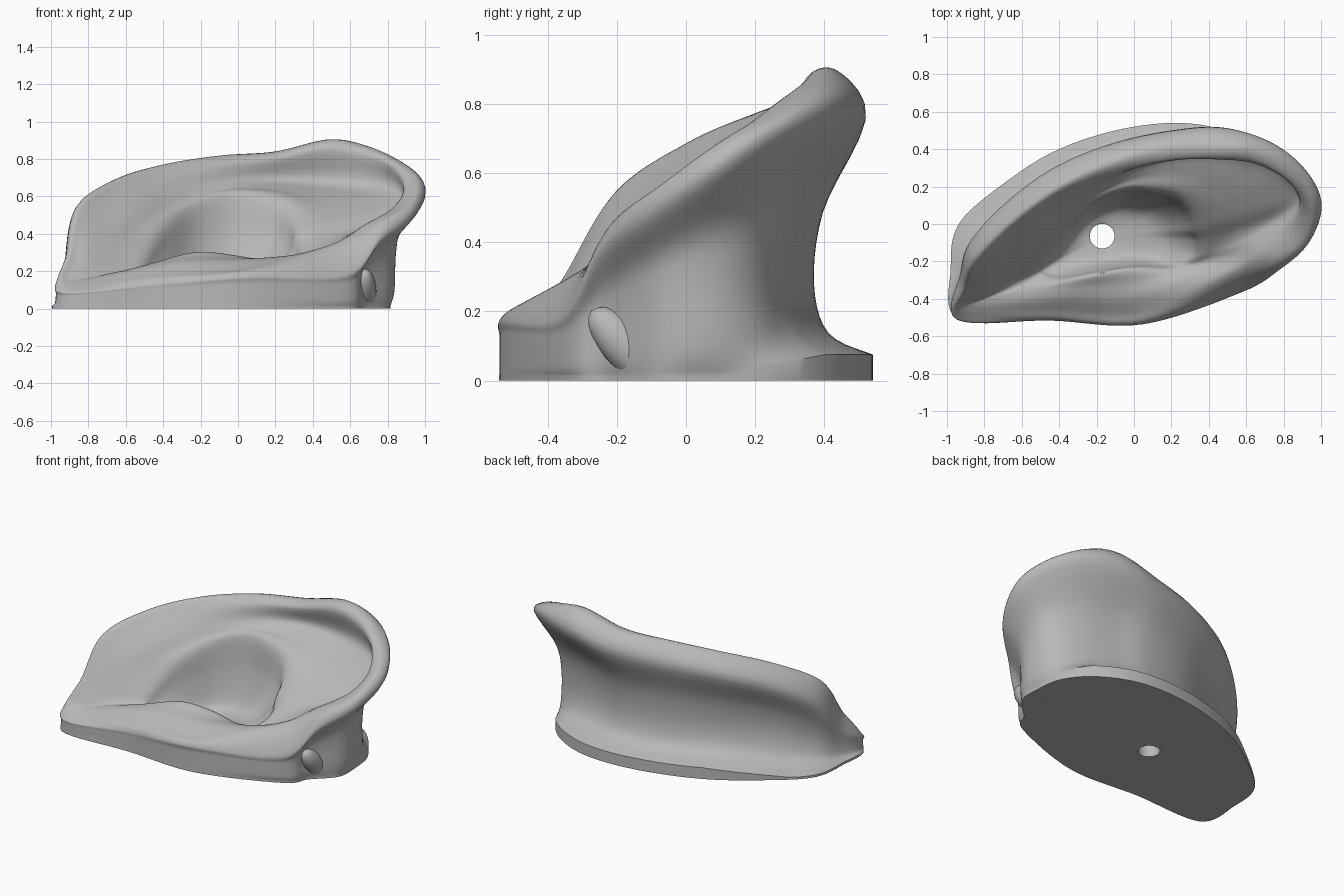
import bpy, bmesh, math
from mathutils import Vector

cube = bpy.data.objects.get("Cube")
if cube:
    bpy.data.objects.remove(cube, do_unlink=True)

AROUND, ACROSS = 8, 5
CANAL, RADIUS = Vector((-.17, -.065, .12)), .066

# one material for the whole ear
grey = bpy.data.materials.new("plain grey")
grey.use_nodes = True
tone = (.48, .48, .48, 1)
grey.diffuse_color = tone
grey.node_tree.nodes["Principled BSDF"].inputs["Base Color"].default_value = tone

# outlines, each running anticlockwise from the front corner below the helix root
base_outline = [(.57, -.35, 0), (.67, -.22, 0), (.8, -.08, 0), (.81, .08, 0),
                (.78, .25, 0), (.66, .4, 0), (.45, .51, 0), (.2, .54, 0),
                (-.1, .5, 0), (-.4, .4, 0), (-.65, .25, 0), (-.93, .01, 0),
                (-.98, -.24, 0), (-.94, -.51, 0), (-.45, -.515, 0), (.05, -.53, 0)]
neck = [(.57, -.36, .1), (.68, -.23, .17), (.82, -.07, .27), (.84, .08, .3),
        (.77, .2, .3), (.62, .28, .29), (.42, .33, .3), (.2, .37, .28),
        (-.1, .33, .27), (-.4, .2, .26), (-.62, .05, .24), (-.8, -.1, .18),
        (-.92, -.26, .1), (-.94, -.51, .06), (-.45, -.515, .09), (.05, -.53, .12)]
rim_outside = [(.58, -.36, .19), (.77, -.25, .37), (.93, -.1, .48), (1, .1, .61),
               (.92, .28, .71), (.74, .43, .77), (.48, .515, .77), (.2, .5, .72),
               (-.12, .43, .7), (-.43, .3, .66), (-.69, .11, .58), (-.88, -.1, .44),
               (-.93, -.28, .22), (-.945, -.51, .09), (-.45, -.515, .13), (.05, -.535, .17)]
rim_crest = [(.55, -.32, .29), (.77, -.21, .46), (.92, -.08, .56), (.96, .1, .69),
             (.88, .27, .78), (.7, .39, .865), (.49, .43, .9), (.2, .43, .835),
             (-.1, .35, .815), (-.4, .21, .77), (-.66, .02, .69), (-.86, -.19, .55),
             (-.91, -.34, .31), (-.92, -.48, .12), (-.45, -.5, .16), (.05, -.515, .2)]
rim_roll = [(.5, -.27, .34), (.7, -.15, .46), (.84, -.01, .55), (.89, .11, .66),
            (.82, .23, .77), (.66, .32, .835), (.46, .345, .86), (.2, .34, .81),
            (-.08, .28, .78), (-.38, .15, .72), (-.62, -.03, .63), (-.81, -.23, .48),
            (-.87, -.37, .25), (-.88, -.45, .14), (-.43, -.46, .19), (.04, -.47, .22)]
rim_inside = [(.43, -.23, .31), (.62, -.1, .41), (.78, .03, .48), (.86, .14, .57),
              (.8, .26, .64), (.65, .34, .67), (.45, .38, .69), (.2, .36, .7),
              (-.08, .26, .69), (-.34, .11, .63), (-.57, -.09, .53), (-.74, -.27, .36),
              (-.8, -.38, .2), (-.8, -.42, .16), (-.37, -.4, .24), (.02, -.39, .26)]
bowl_edge = [(.21, -.23, .23), (.33, -.17, .29), (.36, -.09, .36), (.34, -.03, .42),
             (.33, .03, .47), (.3, .09, .52), (.23, .15, .57), (.1, .18, .6),
             (-.06, .18, .6), (-.24, .1, .54), (-.4, -.06, .43), (-.5, -.2, .28),
             (-.52, -.27, .2), (-.42, -.3, .24), (-.22, -.27, .3), (-.01, -.24, .28)]


def spline(points, steps, closed):
    """Smooth curve through every point."""
    pts = [Vector(p) for p in points]
    count = len(pts)
    pick = (lambda i: pts[i % count]) if closed else (lambda i: pts[min(max(i, 0), count - 1)])
    curve = []
    for i in range(count if closed else count - 1):
        a, b, c, d = (pick(i + k) for k in (-1, 0, 1, 2))
        for s in range(steps):
            t = s / steps
            curve.append(b + (c - a) * (t / 2) + (2 * a - 5 * b + 4 * c - d) * (t * t / 2)
                         + (3 * b - a - 3 * c + d) * (t ** 3 / 2))
    if not closed:
        curve.append(pts[-1])
    return curve


def blend(first, second, across, up):
    """Loop between two loops, with separate shares for plan and height."""
    result = []
    for p, q in zip(first, second):
        r = p.lerp(q, across)
        r.z = p.z + (q.z - p.z) * up
        result.append(r)
    return result


def finish(bm, name, angle):
    bmesh.ops.recalc_face_normals(bm, faces=bm.faces)
    mesh = bpy.data.meshes.new(name)
    bm.to_mesh(mesh)
    bm.free()
    mesh.materials.append(grey)
    obj = bpy.data.objects.new(name, mesh)
    bpy.context.collection.objects.link(obj)
    bpy.ops.object.select_all(action="DESELECT")
    obj.select_set(True)
    bpy.context.view_layer.objects.active = obj
    bpy.ops.object.shade_smooth_by_angle(angle=math.radians(angle))


# smooth loops from the base over the rim and into the bowl
base, waist, outside, crest, roll, inside, edge = (
    spline(loop, AROUND, True)
    for loop in (base_outline, neck, rim_outside, rim_crest, rim_roll, rim_inside, bowl_edge))

# the foot only stands proud as a lip along the back
lip = []
for p in base:
    rise = min(max((p.y - .1) / .3, 0), 1)
    lip.append(Vector((p.x, p.y, .015 + .06 * rise)))
foot = blend(lip, waist, .75, .3)
upper_back = blend(waist, outside, .2, .47)
shelf = blend(inside, edge, .5, .55)

# canal opening and the walls of the bowl above it
canal_top = []
for p in edge:
    ray = Vector((p.x - CANAL.x, p.y - CANAL.y, 0)).normalized()
    canal_top.append(CANAL + ray * RADIUS)
canal_end = [Vector((p.x, p.y, 0)) for p in canal_top]
wall = blend(edge, canal_top, .16, .45)
bowl = blend(edge, canal_top, .5, .88)

layers = [lip, foot, waist, upper_back, outside, crest, roll, inside, shelf, edge,
          wall, bowl, canal_top]
columns = [spline(column, ACROSS, False) for column in zip(*layers)]
rings = [base] + [list(r) for r in zip(*columns)] + [canal_end]

# ear shell, closed underneath between the base outline and the canal
bm = bmesh.new()
grid = [[bm.verts.new(p) for p in ring] for ring in rings]
total = len(base)
for upper, lower in zip(grid, grid[1:] + grid[:1]):
    for i in range(total):
        j = (i + 1) % total
        bm.faces.new((upper[i], upper[j], lower[j], lower[i]))
finish(bm, "ear_shell", 45)

# slanting spur below the helix root
bm = bmesh.new()
bmesh.ops.create_icosphere(bm, subdivisions=3, radius=1)
bmesh.ops.scale(bm, vec=(.06, .16, .07), verts=bm.verts)
slant = Vector((0, 1, -1)).to_track_quat("Y", "Z").to_matrix()
bmesh.ops.rotate(bm, matrix=slant, verts=bm.verts)
bmesh.ops.translate(bm, vec=(.68, -.16, .09), verts=bm.verts)
for v in bm.verts:
    v.co.z = max(v.co.z, 0)
finish(bm, "root_spur", 60)
